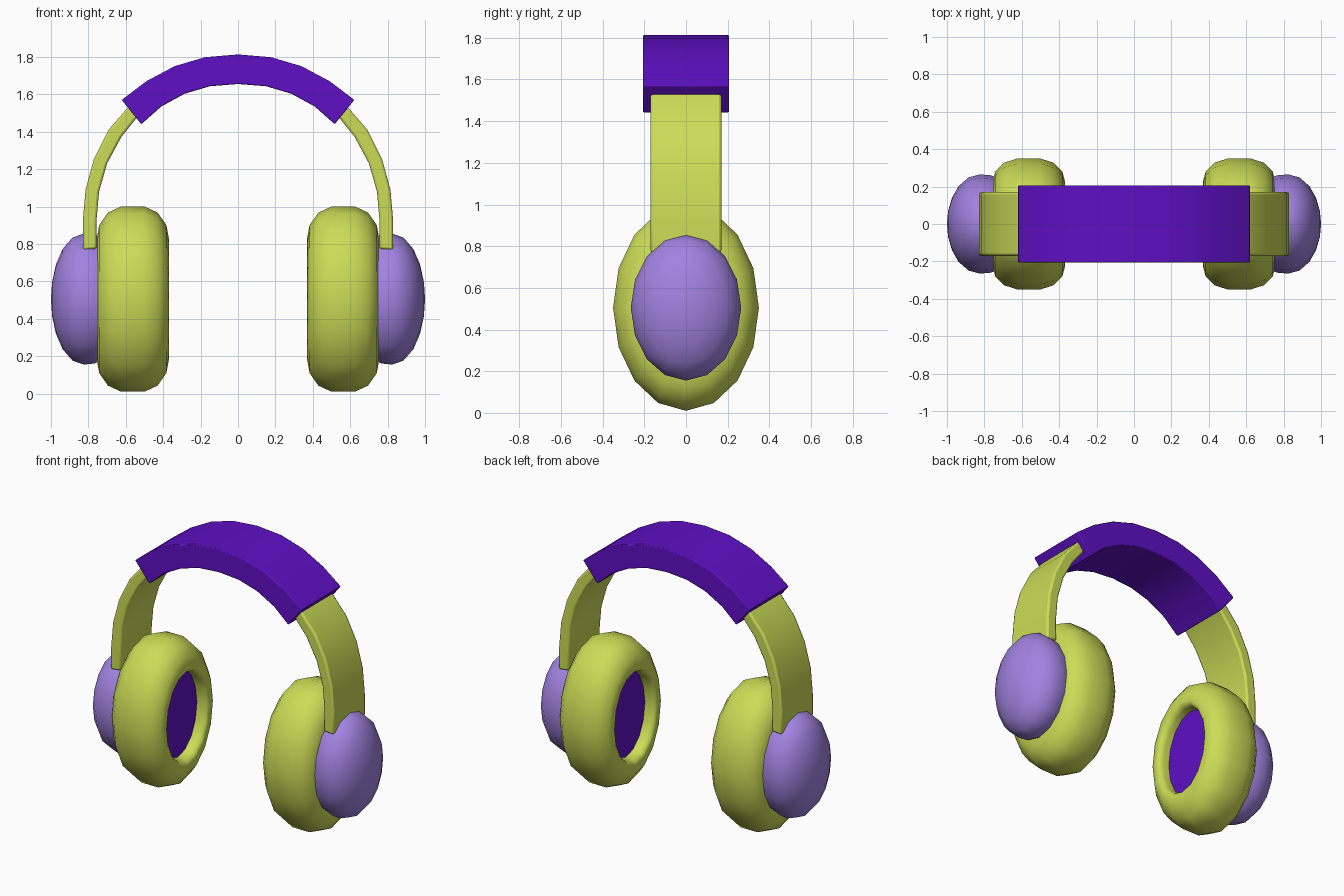
import bpy, bmesh, math

if "Cube" in bpy.data.objects:
    bpy.data.objects.remove(bpy.data.objects["Cube"])


def material(name, rgb):
    m = bpy.data.materials.new(name)
    m.diffuse_color = (*rgb, 1)
    m.use_nodes = True
    m.node_tree.nodes["Principled BSDF"].inputs["Base Color"].default_value = m.diffuse_color
    return m


LIME = material("lime", (0.60, 0.72, 0.095))
LILAC = material("lilac", (0.36, 0.225, 0.75))
VIOLET = material("violet", (0.112, 0.005, 0.55))

CUP_Z = 0.505  # height of the ear cup centres


def finish(name, bm, mat, angle=40, bevel=0):
    bmesh.ops.recalc_face_normals(bm, faces=bm.faces)
    me = bpy.data.meshes.new(name)
    bm.to_mesh(me)
    bm.free()
    me.materials.append(mat)
    ob = bpy.data.objects.new(name, me)
    bpy.context.collection.objects.link(ob)
    bpy.ops.object.select_all(action='DESELECT')
    ob.select_set(True)
    bpy.context.view_layer.objects.active = ob
    if bevel:
        b = ob.modifiers.new("soft_edges", 'BEVEL')
        b.width, b.segments = bevel, 2
        b.limit_method, b.angle_limit = 'ANGLE', math.radians(40)
    bpy.ops.object.shade_smooth_by_angle(angle=math.radians(angle))
    return ob


def oval_lathe(name, profile, ry, rz, side, mat, angle=40, n=16):
    """Revolve (x, radius factor) points about x with an oval section."""
    bm = bmesh.new()
    rings = []
    for x, r in profile:
        if r == 0:
            rings.append([bm.verts.new((side * x, 0, CUP_Z))] * n)
        else:
            rings.append([bm.verts.new((side * x,
                                        ry * r * math.cos(math.tau * i / n),
                                        CUP_Z + rz * r * math.sin(math.tau * i / n)))
                          for i in range(n)])
    for a, b in zip(rings, rings[1:]):
        for i in range(n):
            j = (i + 1) % n
            quad = list(dict.fromkeys((a[i], a[j], b[j], b[i])))
            bm.faces.new(quad)
    return finish(name, bm, mat, angle)


def strap(name, outer, inner, half, mat, bevel):
    """Strip between two curves in the xz plane, widened along y."""
    bm = bmesh.new()
    rows = [[bm.verts.new(c) for c in ((ox, -half, oz), (ox, half, oz),
                                       (ix, half, iz), (ix, -half, iz))]
            for (ox, oz), (ix, iz) in zip(outer, inner)]
    for a, b in zip(rows, rows[1:]):
        for i in range(4):
            j = (i + 1) % 4
            bm.faces.new((a[i], a[j], b[j], b[i]))
    bm.faces.new(rows[0])
    bm.faces.new(rows[-1])
    return finish(name, bm, mat, 35, bevel)


def both_halves(pts):
    return [(-x, z) for x, z in reversed(pts[1:])] + pts


# padded top of the headband
pad_outer = [(0, 1.813), (0.178, 1.798), (0.34, 1.75), (0.49, 1.67), (0.622, 1.57)]
pad_inner = [(0, 1.655), (0.15, 1.643), (0.285, 1.603), (0.41, 1.535), (0.517, 1.44)]
strap("headband_pad", both_halves(pad_outer), both_halves(pad_inner), 0.207, VIOLET, 0.006)

# side arms of the headband
arm_outer = [(0.48, 1.62), (0.595, 1.522), (0.692, 1.41), (0.77, 1.255),
             (0.815, 1.09), (0.83, 0.92), (0.83, 0.767)]
arm_inner = [(0.44, 1.56), (0.545, 1.47), (0.625, 1.37), (0.70, 1.23),
             (0.743, 1.08), (0.757, 0.92), (0.755, 0.775)]

# ear cushion: rounded ring with an open, recessed inner side
cushion = [(0.755, 0), (0.755, 0.655), (0.742, 0.80), (0.695, 0.935), (0.625, 1.0),
           (0.50, 1.0), (0.43, 0.935), (0.383, 0.80), (0.37, 0.66),
           (0.382, 0.61), (0.41, 0.59), (0.46, 0.59)]
# domed outer shell
dome = [(0.72, 0), (0.72, 0.93), (0.77, 0.985), (0.825, 1.0)]
dome += [(0.825 + 0.175 * math.sin(math.radians(t)), math.cos(math.radians(t)))
         for t in (20, 40, 58, 75)] + [(1.0, 0)]

for label, side in (("left", -1), ("right", 1)):
    strap(label + "_headband_arm", [(side * x, z) for x, z in arm_outer],
          [(side * x, z) for x, z in arm_inner], 0.17, LIME, 0.012)
    oval_lathe(label + "_ear_cushion", cushion, 0.35, 0.495, side, LIME, 60)
    oval_lathe(label + "_outer_shell", dome, 0.265, 0.35, side, LILAC, 60)
    # speaker cover at the bottom of the recess
    oval_lathe(label + "_speaker_cover", [(0.45, 0), (0.45, 1), (0.459, 1), (0.459, 0)],
               0.21, 0.297, side, VIOLET, 30)
